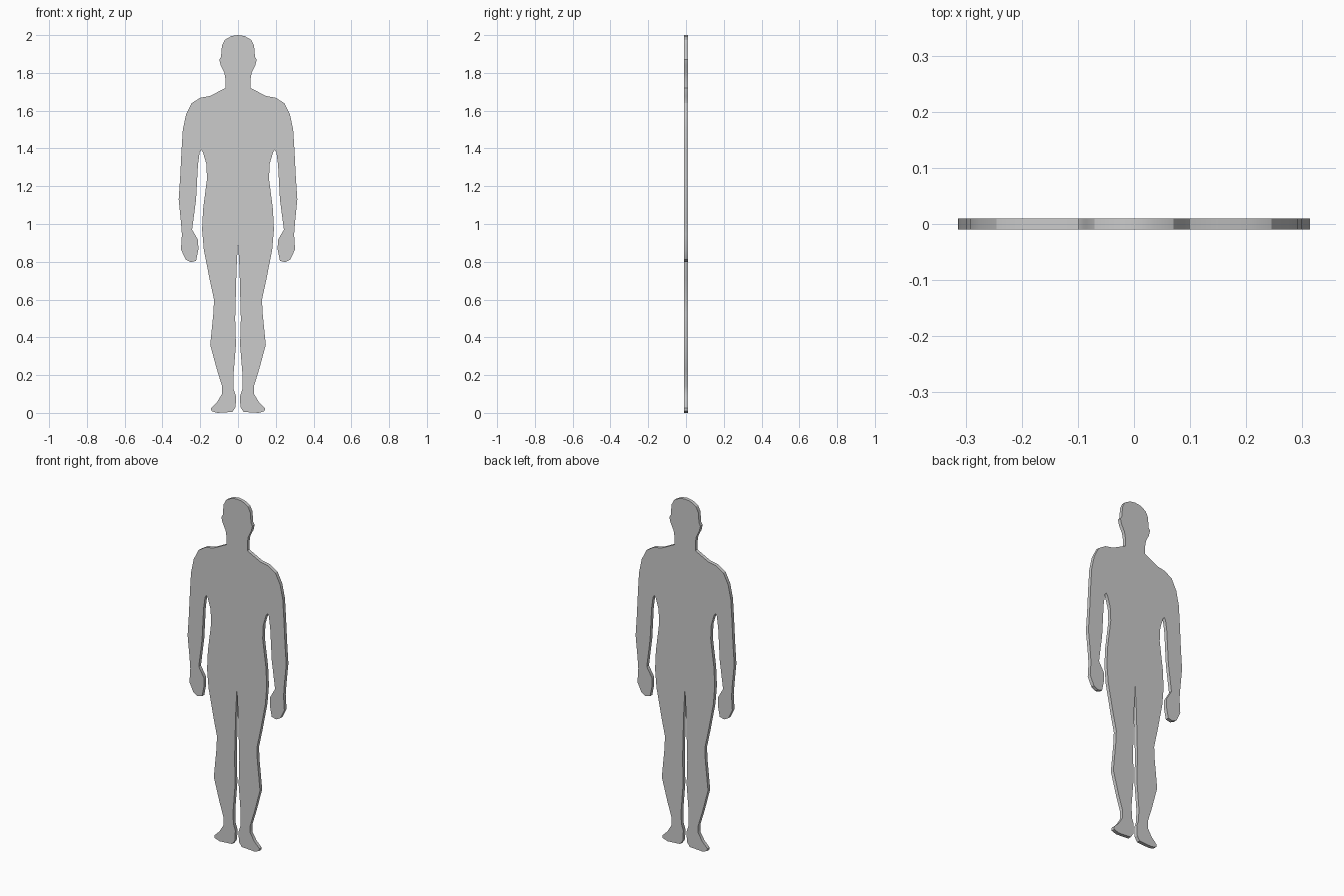
import bpy, bmesh

THICK = 0.02

# Half outline (x, z), from the crown clockwise down to the crotch
head = [(0, 2.0), (0.035, 1.995), (0.07, 1.975), (0.085, 1.945), (0.09, 1.885),
        (0.099, 1.87), (0.092, 1.84), (0.072, 1.80), (0.066, 1.765), (0.066, 1.72)]
arm_outer = [(0.148, 1.678), (0.2, 1.668), (0.245, 1.64), (0.275, 1.58), (0.292, 1.50),
             (0.299, 1.39), (0.306, 1.25), (0.314, 1.13), (0.302, 1.01)]
hand = [(0.297, 0.945), (0.302, 0.865), (0.277, 0.812), (0.25, 0.798), (0.222, 0.805),
        (0.21, 0.865), (0.211, 0.915), (0.243, 0.97)]
arm_inner = [(0.222, 1.13), (0.212, 1.315), (0.203, 1.38), (0.195, 1.392)]
torso = [(0.186, 1.38), (0.168, 1.32), (0.164, 1.24), (0.185, 1.077), (0.19, 0.97),
         (0.181, 0.865)]
leg_outer = [(0.15, 0.706), (0.127, 0.6), (0.13, 0.53), (0.147, 0.36), (0.112, 0.23),
             (0.084, 0.14), (0.085, 0.10)]
foot = [(0.11, 0.058), (0.143, 0.025), (0.141, 0.01), (0.11, 0.0), (0.03, 0.005),
        (0.013, 0.03), (0.01, 0.087)]
leg_inner = [(0.023, 0.125), (0.024, 0.2), (0.011, 0.36), (0.015, 0.5), (0.008, 0.76),
             (0, 0.91)]

half = head + arm_outer + hand + arm_inner + torso + leg_outer + foot + leg_inner
# Mirror to the other side, sharing the crown and crotch points
outline = half + [(-x, z) for x, z in reversed(half[1:-1])]

# Flat cut-out figure: filled profile extruded through its thickness
bm = bmesh.new()
face = bm.faces.new([bm.verts.new((x, -THICK / 2, z)) for x, z in outline])
ext = bmesh.ops.extrude_face_region(bm, geom=[face], use_keep_orig=True)
back = [v for v in ext["geom"] if isinstance(v, bmesh.types.BMVert)]
bmesh.ops.translate(bm, verts=back, vec=(0, THICK, 0))
bmesh.ops.recalc_face_normals(bm, faces=bm.faces[:])
bmesh.ops.triangulate(bm, faces=[f for f in bm.faces if len(f.verts) > 4])

mesh = bpy.data.meshes.new("figure_cutout")
bm.to_mesh(mesh)
bm.free()
figure = bpy.data.objects.new("figure_cutout", mesh)
bpy.context.collection.objects.link(figure)

# Smooth the rim, keep the front and back edges crisp
bpy.context.view_layer.objects.active = figure
figure.select_set(True)
bpy.ops.object.shade_smooth_by_angle()
